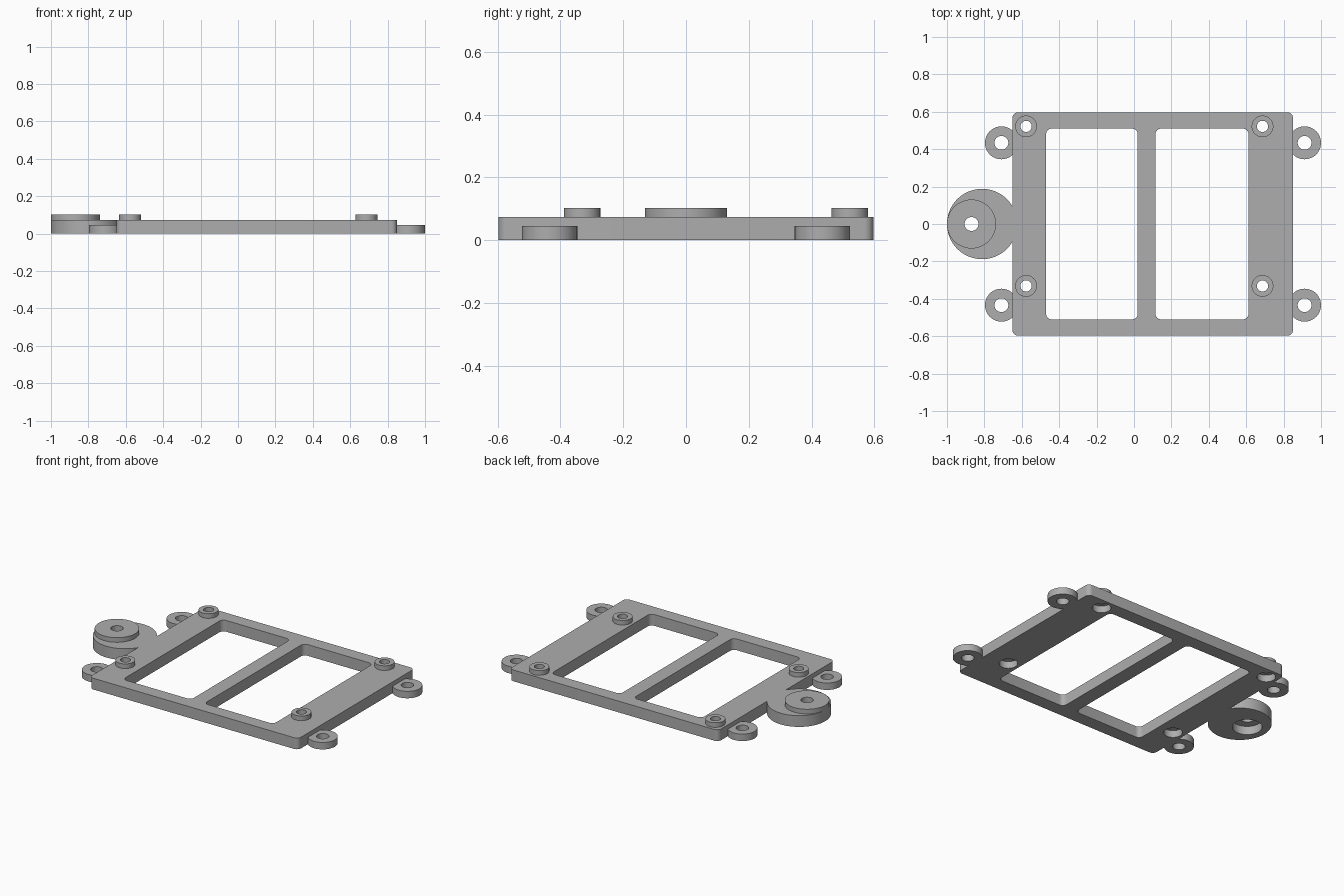
import bpy, bmesh, math

if "Cube" in bpy.data.objects:
    bpy.data.objects.remove(bpy.data.objects["Cube"])

grey = bpy.data.materials.new("plain_grey")
grey.use_nodes = True
colour = (0.42, 0.42, 0.42, 1)
grey.diffuse_color = colour
grey.node_tree.nodes["Principled BSDF"].inputs["Base Color"].default_value = colour

TOP, EAR_TOP, BOSS_TOP = 0.073, 0.045, 0.103
SCREW = 0.037
EPS = 0.05


def prism(name, outline, z0, z1):
    """Extrude a flat outline from z0 to z1."""
    bm = bmesh.new()
    base = bm.faces.new([bm.verts.new((x, y, z0)) for x, y in outline])
    ext = bmesh.ops.extrude_face_region(bm, geom=[base])
    verts = [g for g in ext["geom"] if isinstance(g, bmesh.types.BMVert)]
    bmesh.ops.translate(bm, verts=verts, vec=(0, 0, z1 - z0))
    bmesh.ops.recalc_face_normals(bm, faces=bm.faces)
    mesh = bpy.data.meshes.new(name)
    bm.to_mesh(mesh)
    bm.free()
    mesh.materials.append(grey)
    obj = bpy.data.objects.new(name, mesh)
    bpy.context.collection.objects.link(obj)
    return obj


def arc(x, y, r, start, turn, steps):
    return [(x + r * math.cos(start + turn * i / steps),
             y + r * math.sin(start + turn * i / steps)) for i in range(steps + 1)]


def disc(name, x, y, r, z0, z1, steps=48):
    return prism(name, arc(x, y, r, 0, math.tau, steps)[:-1], z0, z1)


def rounded_box(name, x0, x1, y0, y1, r, z0, z1):
    corners = [(x1 - r, y1 - r), (x0 + r, y1 - r), (x0 + r, y0 + r), (x1 - r, y0 + r)]
    outline = []
    for i, (x, y) in enumerate(corners):
        outline += arc(x, y, r, i * math.pi / 2, math.pi / 2, 6)
    return prism(name, outline, z0, z1)


def combine(obj, tool, operation="DIFFERENCE", keep=False):
    mod = obj.modifiers.new("cut", "BOOLEAN")
    mod.operation = operation
    mod.solver = "EXACT"
    mod.object = tool
    bpy.context.view_layer.objects.active = obj
    bpy.ops.object.modifier_apply(modifier=mod.name)
    if not keep:
        bpy.data.objects.remove(tool)


def drill(obj, x, y, r, z0=-EPS, z1=BOSS_TOP + EPS):
    combine(obj, disc("drill", x, y, r, z0, z1))


parts = []

# Base plate, kept whole until the attached parts are trimmed against it
frame = rounded_box("frame", -0.65, 0.85, -0.597, 0.597, 0.03, 0, TOP)
parts.append(frame)

# Mounting ears on both sides
for side, x in (("right", -0.709), ("left", 0.912)):
    for end, y in (("front", -0.434), ("back", 0.434)):
        ear = disc(f"mounting_ear_{end}_{side}", x, y, 0.088, 0, EAR_TOP)
        combine(ear, frame, keep=True)
        drill(ear, x, y, SCREW)
        parts.append(ear)

# Large round lug with an offset raised boss and a recess underneath
lug = disc("round_lug", -0.812, 0, 0.188, 0, TOP, 72)
combine(lug, frame, keep=True)
combine(lug, disc("lug_boss", -0.869, 0, 0.131, 0.02, BOSS_TOP, 64), "UNION")
drill(lug, -0.869, 0, SCREW)
drill(lug, -0.869, 0, 0.088, z1=0.055)
parts.append(lug)

# Two windows through the plate
for x0, x1 in ((-0.47, 0.02), (0.115, 0.612)):
    combine(frame, rounded_box("window", x0, x1, -0.51, 0.51, 0.03, -EPS, TOP + EPS))

# Standoffs, each with a through hole and a recess underneath
for side, x in (("right", -0.577), ("left", 0.687)):
    for end, y in (("front", -0.331), ("back", 0.522)):
        standoff = disc(f"standoff_{end}_{side}", x, y, 0.058, TOP, BOSS_TOP)
        drill(standoff, x, y, 0.03)
        drill(frame, x, y, 0.03)
        drill(frame, x, y, 0.055, z1=0.045)
        parts.append(standoff)

# Smooth the round walls, keep the edges crisp
bpy.ops.object.select_all(action="DESELECT")
for part in parts:
    part.select_set(True)
bpy.context.view_layer.objects.active = frame
bpy.ops.object.shade_smooth_by_angle(angle=math.radians(30))
